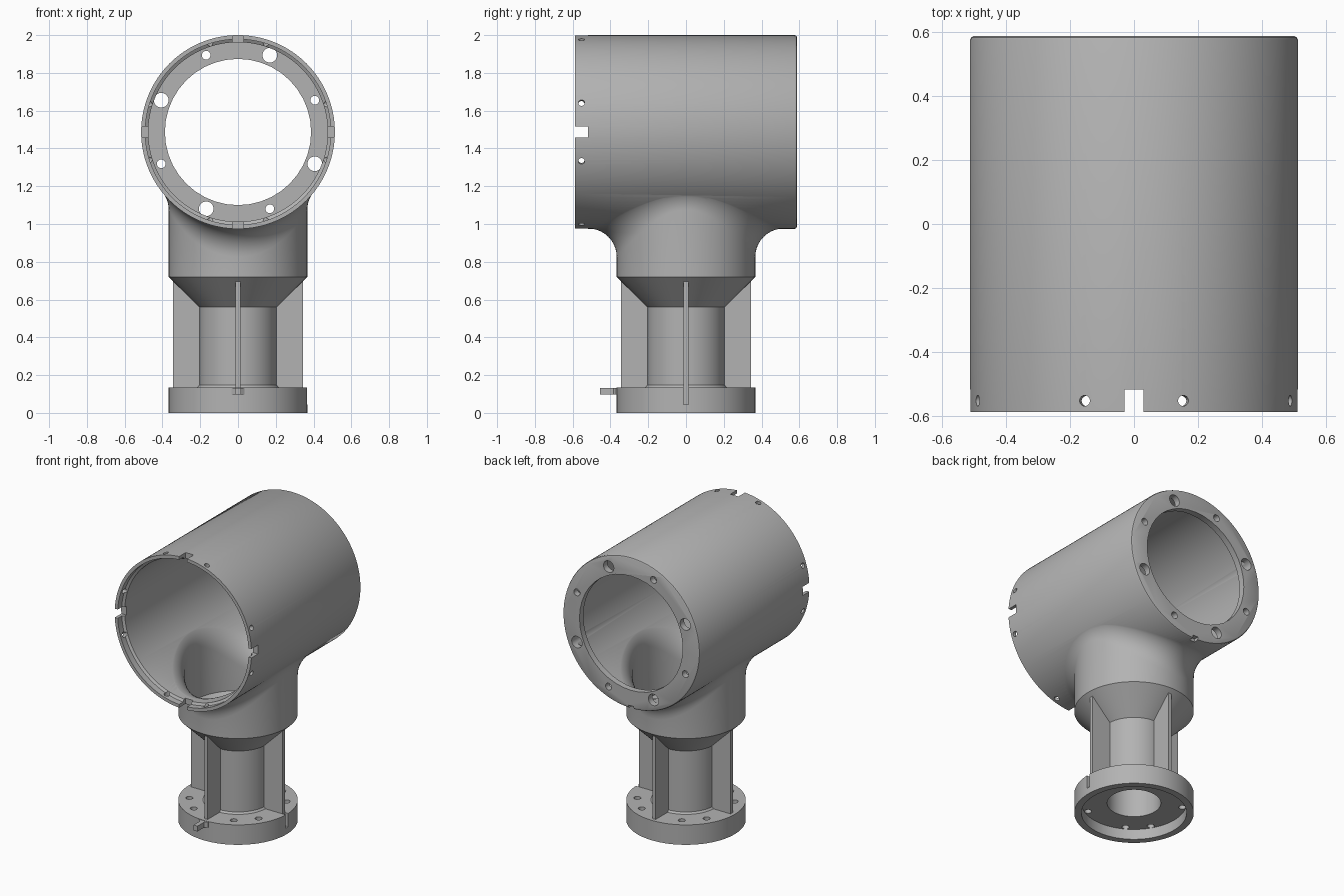
import bpy, bmesh, math
from mathutils import Matrix, Vector

cube = bpy.data.objects.get("Cube")
if cube:
    bpy.data.objects.remove(cube, do_unlink=True)

AXIS_Z, HEAD_R, NECK_R, FILLET = 1.487, 0.513, 0.367, 0.15
HEAD_Y, WALL = 0.588, 0.038
ALONG_Y = Matrix.Translation((0, 0, AXIS_Z)) @ Matrix.Rotation(-math.pi / 2, 4, 'X')

grey = bpy.data.materials.new("plain_grey")
grey.use_nodes = True
grey.diffuse_color = (0.45, 0.45, 0.45, 1)
grey.node_tree.nodes["Principled BSDF"].inputs["Base Color"].default_value = grey.diffuse_color


def make_object(name, bm):
    bmesh.ops.recalc_face_normals(bm, faces=bm.faces)
    mesh = bpy.data.meshes.new(name)
    bm.to_mesh(mesh)
    bm.free()
    mesh.materials.append(grey)
    obj = bpy.data.objects.new(name, mesh)
    bpy.context.collection.objects.link(obj)
    return obj


def skin(bm, rings, tip=None):
    """Bridge rings of points into a closed solid."""
    loops = [[bm.verts.new(p) for p in ring] for ring in rings]
    n = len(loops[0])
    for a, b in zip(loops, loops[1:]):
        for i in range(n):
            j = (i + 1) % n
            bm.faces.new((a[i], a[j], b[j], b[i]))
    bm.faces.new(loops[0])
    if tip:
        top = bm.verts.new(tip)
        for i in range(n):
            bm.faces.new((loops[-1][i], loops[-1][(i + 1) % n], top))
    else:
        bm.faces.new(loops[-1])


def circle(r, z, n):
    return [Vector((r * math.cos(2 * math.pi * i / n), r * math.sin(2 * math.pi * i / n), z))
            for i in range(n)]


def lathe(name, profile, n, matrix=Matrix()):
    bm = bmesh.new()
    skin(bm, [[matrix @ p for p in circle(r, z, n)] for r, z in profile])
    return make_object(name, bm)


def neck_solid(name, profile, inset, n=96, steps=10):
    """Turned column whose top flares into the horizontal barrel."""
    rings = [circle(r, z, n) for r, z in profile]
    flare = [[] for _ in range(steps + 1)]
    reach = HEAD_R + FILLET - 0.002
    for out in circle(1, 0, n):
        centre = out * (NECK_R + FILLET)
        rise = math.sqrt(reach ** 2 - centre.x ** 2)
        centre.z = AXIS_Z - rise
        to_head = Vector((-centre.x, 0, rise)).normalized()
        for k in range(steps + 1):
            flare[k].append(centre + (-out).slerp(to_head, k / steps) * (FILLET + inset))
    bm = bmesh.new()
    skin(bm, rings + flare, (0, 0, 1.2))
    return make_object(name, bm)


def add_box(bm, lo, hi, matrix=Matrix()):
    lo, hi = Vector(lo), Vector(hi)
    m = matrix @ Matrix.Translation((lo + hi) / 2) @ Matrix.Diagonal((*(hi - lo), 1))
    bmesh.ops.create_cube(bm, size=1, matrix=m)


def add_pin(bm, r, depth, matrix, n=24):
    bmesh.ops.create_cone(bm, cap_ends=True, segments=n, radius1=r, radius2=r,
                          depth=depth, matrix=matrix)


def combine(body, part, operation):
    mod = body.modifiers.new(operation.title(), 'BOOLEAN')
    mod.operation, mod.solver, mod.object = operation, 'EXACT', part
    bpy.context.view_layer.objects.active = body
    bpy.ops.object.modifier_apply(modifier=mod.name)
    bpy.data.objects.remove(part, do_unlink=True)


def spin(angle, axis):
    return Matrix.Rotation(math.radians(angle), 4, axis)


# Barrel with a softened back edge
body = lathe("pipe_tee_housing", [(HEAD_R, -HEAD_Y), (HEAD_R, HEAD_Y - 0.012),
                                  (HEAD_R - 0.004, HEAD_Y - 0.004),
                                  (HEAD_R - 0.012, HEAD_Y)], 128, ALONG_Y)

# Base disc, column, cone and neck
combine(body, neck_solid("neck", [(NECK_R, 0), (NECK_R, 0.135), (0.215, 0.135), (0.205, 0.147),
                                  (0.205, 0.56), (NECK_R, 0.72)], 0), 'UNION')

# Four stiffening ribs
for angle in (0, 90):
    bm = bmesh.new()
    add_box(bm, (-0.343, -0.0125, 0.1), (0.343, 0.0125, 0.703), spin(angle, 'Z'))
    combine(body, make_object("rib", bm), 'UNION')

# Locating tab on the front of the base
bm = bmesh.new()
outline = [(-0.035, -0.35), (-0.035, -0.37), (-0.015, -0.385), (-0.015, -0.455)]
outline += [(-x, y) for x, y in reversed(outline)]
skin(bm, [[(x, y, z) for x, y in outline] for z in (0.097, 0.133)])
combine(body, make_object("tab", bm), 'UNION')

# Barrel bore with stepped mouth, and the opening in the back flange
combine(body, lathe("bore", [(0.491, -0.7), (0.491, -0.545), (HEAD_R - WALL, -0.535),
                             (HEAD_R - WALL, HEAD_Y - 0.042)], 128, ALONG_Y), 'DIFFERENCE')
combine(body, lathe("flange_bore", [(0.387, 0.4), (0.387, 0.7)], 40, ALONG_Y), 'DIFFERENCE')

# Hollow neck, column bore and base recess
combine(body, neck_solid("hollow", [(0.323, -0.05), (0.323, 0.07), (0.165, 0.07), (0.165, 0.56),
                                    (NECK_R - WALL, 0.72)], WALL), 'DIFFERENCE')

# Bolt holes, rim notches and slots
bm = bmesh.new()
to_axis = Matrix.Translation((0, 0, AXIS_Z))
for k in range(4):
    turn = to_axis @ spin(90 * k, 'Y')
    add_box(bm, (-0.03, -0.7, 0.42), (0.03, -0.518, 0.6), turn)
    for side, flange_r in ((1, 0.039), (-1, 0.023)):
        rim = turn @ spin(17.5 * side, 'Y')
        add_pin(bm, 0.017, 0.16, rim @ Matrix.Translation((0, -0.553, 0.5)))
        flange = turn @ spin(22.5 * side, 'Y')
        add_pin(bm, flange_r, 0.2, flange @ Matrix.Translation((0, 0.58, 0.44)) @ spin(90, 'X'))
        base = spin(90 * k + 45 + 15 * side, 'Z')
        add_pin(bm, 0.022, 0.14, base @ Matrix.Translation((0.3, 0, 0.1)))
add_box(bm, (-0.02, 0.555, 0.95), (0.02, 0.65, 0.995))
add_box(bm, (0.343, -0.0125, 0.045), (0.4, 0.0125, 0.15))
combine(body, make_object("holes", bm), 'DIFFERENCE')

# Smooth shading with crisp edges
bpy.ops.object.select_all(action='DESELECT')
body.select_set(True)
bpy.context.view_layer.objects.active = body
bpy.ops.object.shade_smooth_by_angle(angle=math.radians(30))
